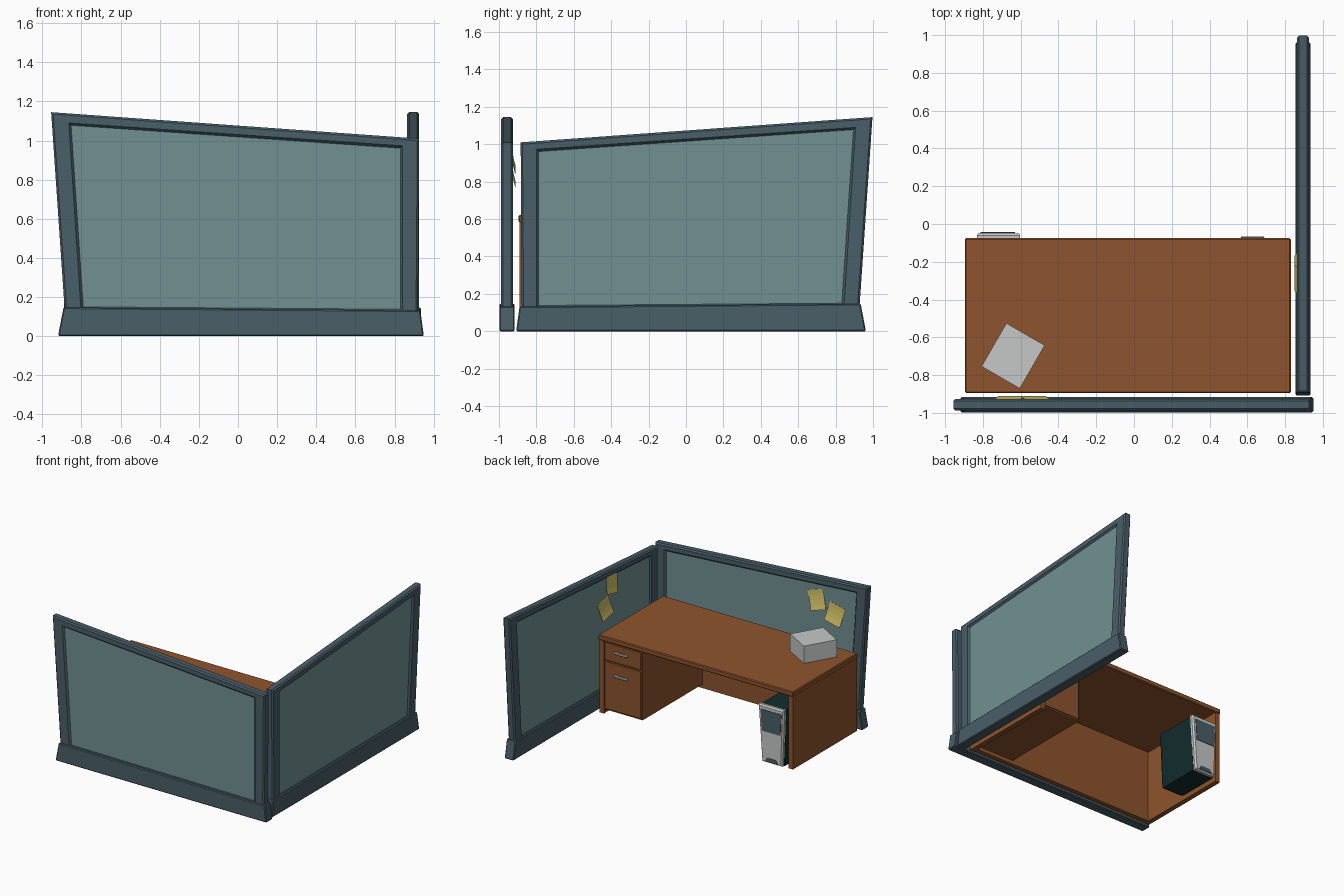
import bpy, bmesh, math
from mathutils import Matrix, Vector

cube = bpy.data.objects.get("Cube")
if cube:
    bpy.data.objects.remove(cube, do_unlink=True)


def material(name, r, g, b):
    lin = [((c / 255 + 0.055) / 1.055) ** 2.4 for c in (r, g, b)]
    m = bpy.data.materials.new(name)
    m.use_nodes = True
    m.diffuse_color = (*lin, 1)
    m.node_tree.nodes["Principled BSDF"].inputs["Base Color"].default_value = (*lin, 1)
    return m


SLATE = material("slate frame", 73, 94, 104)
FABRIC = material("teal panel", 113, 145, 147)
WOOD = material("brown wood", 141, 84, 45)
GREY = material("light grey", 198, 200, 200)
DARK = material("dark casing", 18, 44, 44)
YELLOW = material("yellow paper", 214, 196, 104)


def finish(name, bm, mats, bevel=0):
    bmesh.ops.recalc_face_normals(bm, faces=bm.faces)
    mesh = bpy.data.meshes.new(name)
    bm.to_mesh(mesh)
    bm.free()
    for m in mats:
        mesh.materials.append(m)
    ob = bpy.data.objects.new(name, mesh)
    bpy.context.collection.objects.link(ob)
    if bevel:
        mod = ob.modifiers.new("Bevel", "BEVEL")
        mod.width, mod.segments = bevel, 1
    return ob


def box(name, x, y, z, mat, bevel=0):
    """Box between the given (low, high) ranges."""
    bm = bmesh.new()
    bmesh.ops.create_cube(bm, size=1)
    for v in bm.verts:
        v.co = [r[0] if c < 0 else r[1] for c, r in zip(v.co, (x, y, z))]
    return finish(name, bm, [mat], bevel)


def loft(name, loops, place, mats, cap_index=0, bevel=0):
    """Join four-sided loops (corners, depth) and cap both ends."""
    bm = bmesh.new()
    rings = [[bm.verts.new(place(u, w, d)) for u, w in pts] for pts, d in loops]
    for a, b in zip(rings, rings[1:]):
        for i in range(4):
            j = (i + 1) % 4
            bm.faces.new((a[i], a[j], b[j], b[i]))
    for ring in (rings[0], rings[-1]):
        bm.faces.new(ring).material_index = cap_index
    return finish(name, bm, mats, bevel)


def shrink(pts, amount):
    """Move each corner diagonally inward."""
    cu = sum(p[0] for p in pts) / 4
    cw = sum(p[1] for p in pts) / 4
    return [(u - math.copysign(amount, u - cu), w - math.copysign(amount, w - cw))
            for u, w in pts]


# Partition walls: slanted frame with recessed fabric, on a wider foot
OUTER = [(-0.885, 0.12), (0.92, 0.12), (0.926, 1.01), (-0.955, 1.145)]
RIM = [(-0.803, 0.138), (0.842, 0.126), (0.842, 0.973), (-0.865, 1.09)]
FOOT = [(-0.92, 0), (0.95, 0), (0.932, 0.132), (-0.892, 0.147)]


def partition(name, place):
    half = [(shrink(RIM, 0.012), 0.018), (RIM, 0.031),
            (shrink(OUTER, 0.01), 0.031), (OUTER, 0.021)]
    loops = half + [(pts, -d) for pts, d in reversed(half)]
    loft(name + "_screen", loops, place, [SLATE, FABRIC], 1)
    loft(name + "_foot", [(FOOT, 0.04), (FOOT, -0.04)], place, [SLATE], 0, 0.006)


partition("front_partition", lambda u, w, d: (u, d - 0.957, w))
partition("left_partition", lambda u, w, d: (0.895 + d, 0.042 - u, w))

# Desk shell
box("desk_top", (-0.895, 0.83), (-0.895, -0.075), (0.582, 0.622), WOOD, 0.006)
box("desk_right_side", (-0.89, -0.85), (-0.89, -0.082), (0, 0.585), WOOD)
box("desk_left_side", (0.785, 0.825), (-0.89, -0.082), (0, 0.585), WOOD)
box("desk_back", (-0.86, 0.8), (-0.888, -0.85), (0, 0.585), WOOD)

# Drawer pedestal with fronts and handles
box("drawer_pedestal", (0.45, 0.79), (-0.86, -0.095), (0.03, 0.585), WOOD)
for label, z0, z1, grip in (("upper", 0.43, 0.572), ("lower", 0.04, 0.42)) and (
        ("upper", 0.43, 0.572, 0.515), ("lower", 0.04, 0.42, 0.33)):
    box(label + "_drawer_front", (0.458, 0.78), (-0.096, -0.086), (z0, z1), WOOD, 0.003)
    box(label + "_handle_bar", (0.565, 0.69), (-0.076, -0.066),
        (grip - 0.01, grip + 0.01), GREY, 0.004)
    for x in (0.58, 0.665):
        box(label + "_handle_post", (x, x + 0.012), (-0.09, -0.07),
            (grip - 0.007, grip + 0.007), GREY)

# Computer tower, tapering toward the floor
CASE = [(-0.82, 0.01), (-0.63, 0.01), (-0.61, 0.455), (-0.825, 0.455)]
FACE = [(-0.815, 0.01), (-0.635, 0.01), (-0.603, 0.465), (-0.832, 0.465)]


def upright(u, w, d):
    return (u, d, w)


loft("tower_case", [(shrink(CASE, 0.012), -0.44), (CASE, -0.41), (CASE, -0.075)],
     upright, [DARK])
loft("tower_face", [(FACE, -0.078), (FACE, -0.06), (shrink(FACE, 0.01), -0.047)],
     upright, [GREY])
PLATES = (("tower_drive_panel", [(-0.805, 0.26), (-0.64, 0.26), (-0.63, 0.43), (-0.812, 0.43)]),
          ("tower_vent", [(-0.785, 0.021), (-0.665, 0.021), (-0.685, 0.052), (-0.765, 0.052)]))
for name, pts in PLATES:
    loft(name, [(pts, -0.049), (pts, -0.043)], upright, [SLATE])

# Paper tray turned on the desk top
tray = box("paper_tray", (-0.117, 0.117), (-0.132, 0.132), (0.622, 0.76), GREY)
tray.location = (-0.64, -0.698, 0)
tray.rotation_euler.z = math.radians(-30)


# Sticky notes: thin sheets curling away from the wall at the bottom
def note(name, centre, turn, tilt):
    bm = bmesh.new()
    bmesh.ops.create_grid(bm, x_segments=2, y_segments=4, size=0.07)
    spin = Matrix.Rotation(math.radians(turn), 4, "Z")
    lean = Matrix.Rotation(math.radians(tilt), 4, "Y")
    for v in bm.verts:
        down = (0.07 - v.co.y) / 0.14
        flat = lean @ Vector((v.co.x, 0, v.co.y * 1.1))
        v.co = spin @ (flat + Vector((0, 0.003 + 0.022 * down * down, 0)))
    ob = finish(name, bm, [YELLOW])
    ob.location = centre
    mod = ob.modifiers.new("Paper", "SOLIDIFY")
    mod.thickness = 0.002


note("front_note_high", (-0.51, -0.938, 0.935), 0, 18)
note("front_note_low", (-0.67, -0.938, 0.86), 0, -14)
note("left_note_high", (0.876, -0.3, 0.94), 90, -12)
note("left_note_low", (0.876, -0.215, 0.77), 90, 16)
